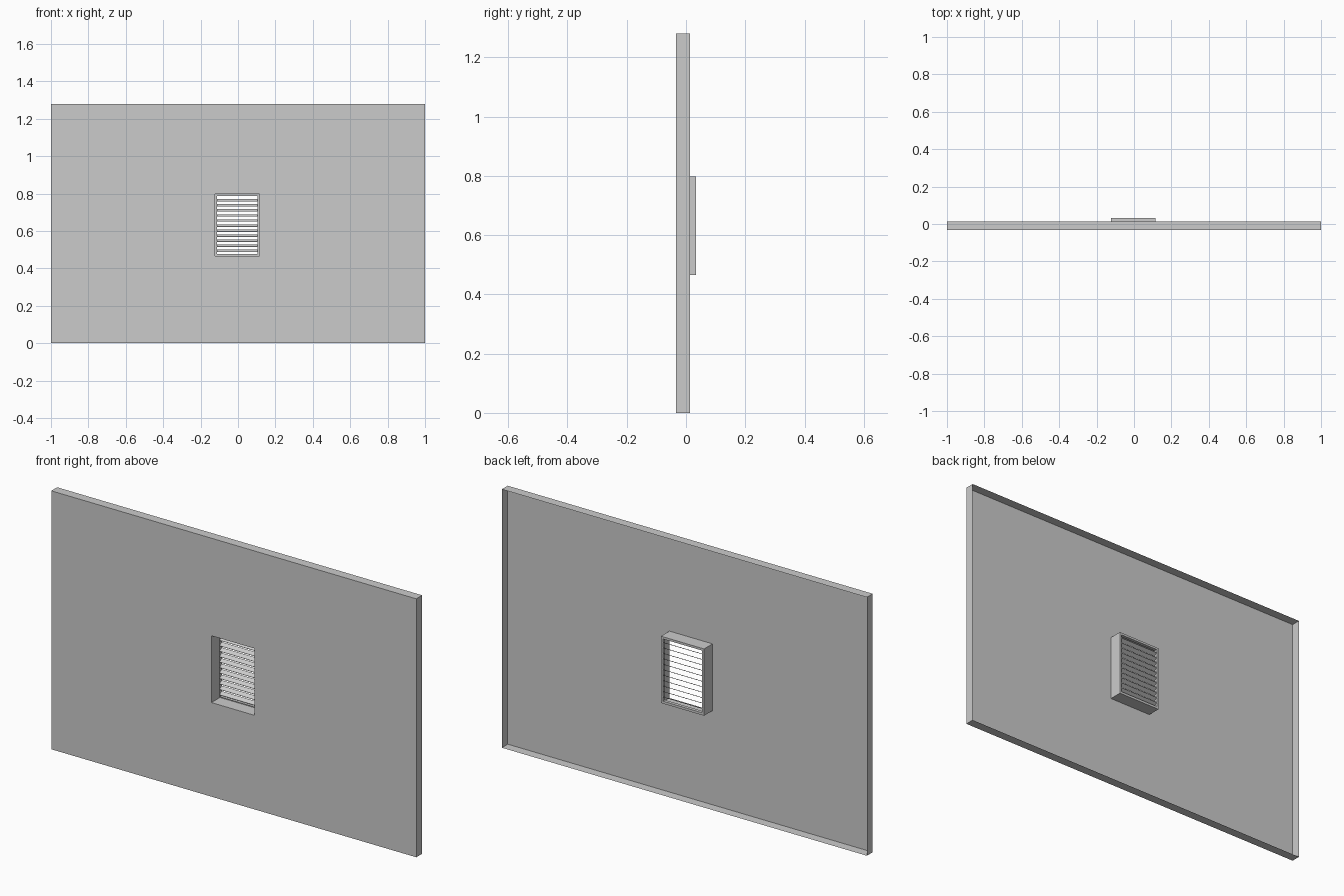
import bpy, bmesh

if "Cube" in bpy.data.objects:
    bpy.data.objects.remove(bpy.data.objects["Cube"])

FRONT, RIM, BACK = -0.033, 0.013, 0.033
PANEL = (-1.0, 1.0, 0.0, 1.28)
HOLE = (-0.122, 0.114, 0.466, 0.797)
OPEN = (-0.112, 0.104, 0.478, 0.786)


def make_object(name, bm):
    mesh = bpy.data.meshes.new(name)
    bm.to_mesh(mesh)
    bm.free()
    obj = bpy.data.objects.new(name, mesh)
    bpy.context.collection.objects.link(obj)
    return obj


def ring(bm, rect, y):
    x0, x1, z0, z1 = rect
    return [bm.verts.new((x, y, z)) for x, z in
            ((x0, z0), (x1, z0), (x1, z1), (x0, z1))]


def rect_skin(name, loops):
    """Sheet-metal skin joining successive rectangular loops."""
    bm = bmesh.new()
    rings = [ring(bm, rect, y) for rect, y in loops]
    for a, b in zip(rings, rings[1:]):
        for i in range(4):
            j = (i + 1) % 4
            bm.faces.new((a[i], a[j], b[j], b[i]))
    return make_object(name, bm)


# Folded panel: rear-facing rim and front sheet with a cut-out
rect_skin("wall_panel", [(PANEL, RIM), (PANEL, FRONT), (HOLE, FRONT)])

# Vent housing: box sides, narrow rear flange and inner lip
rect_skin("vent_housing", [(HOLE, FRONT), (HOLE, BACK), (OPEN, BACK),
                           (OPEN, BACK - 0.016)])

# Louvre slats, lower at the front and higher at the back
COUNT = 11
x0, x1, z0, z1 = OPEN
pitch = (z1 - z0) / (COUNT + 0.4)
for k in range(COUNT):
    z = z0 + pitch * (k + 0.35)
    bm = bmesh.new()
    profile = ((BACK - 0.018, z), (BACK, z + 0.0115),
               (BACK, z + 0.0130), (BACK - 0.018, z + 0.0015))
    left = [bm.verts.new((x0, y, h)) for y, h in profile]
    right = [bm.verts.new((x1, y, h)) for y, h in profile]
    bm.faces.new(left)
    bm.faces.new(right)
    for i in range(4):
        j = (i + 1) % 4
        bm.faces.new((left[i], left[j], right[j], right[i]))
    bmesh.ops.recalc_face_normals(bm, faces=bm.faces[:])
    make_object(f"louvre_slat_{k + 1}", bm)
